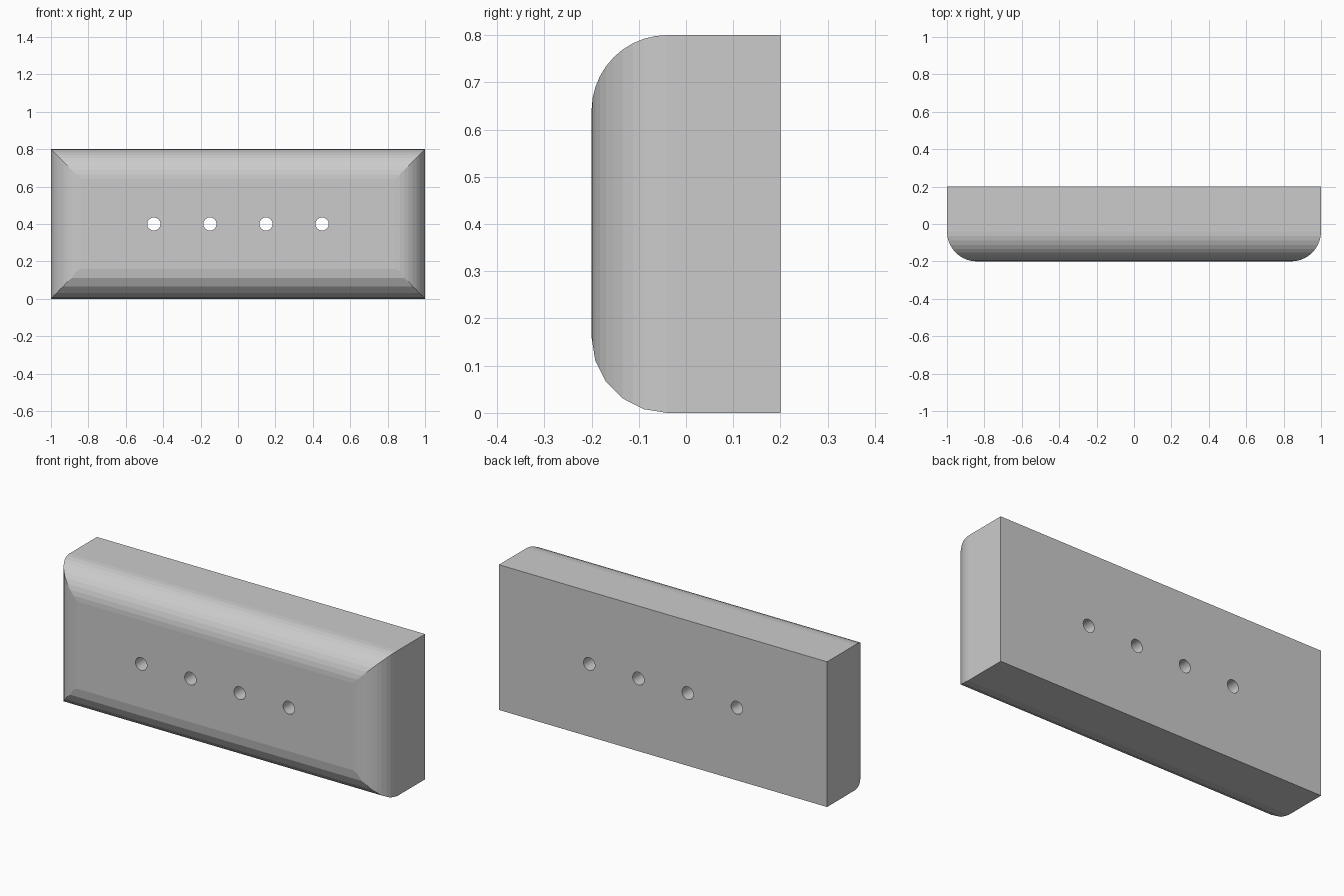
import bpy, bmesh
from math import sin, cos, pi

if "Cube" in bpy.data.objects:
    bpy.data.objects.remove(bpy.data.objects["Cube"])

R = 0.16                      # front edge rounding
FRONT, BACK = -0.2, 0.2


def prism(name, outline, to3d, lo, hi):
    """Extrude a closed 2D outline between lo and hi."""
    bm = bmesh.new()
    a = [bm.verts.new(to3d(u, v, lo)) for u, v in outline]
    b = [bm.verts.new(to3d(u, v, hi)) for u, v in outline]
    n = len(a)
    bm.faces.new(a)
    bm.faces.new(b[::-1])
    for i in range(n):
        j = (i + 1) % n
        bm.faces.new((a[i], b[i], b[j], a[j]))
    bmesh.ops.recalc_face_normals(bm, faces=bm.faces[:])
    mesh = bpy.data.meshes.new(name)
    bm.to_mesh(mesh)
    bm.free()
    obj = bpy.data.objects.new(name, mesh)
    bpy.context.collection.objects.link(obj)
    return obj


def rounded_outline(lo, hi, back, seg_lo, seg_hi):
    """(u, y) outline, square at the back and rounded at the two front corners."""
    pts = [(hi, back), (lo, back)]
    for i in range(seg_lo + 1):
        t = pi / 2 * i / seg_lo
        pts.append((lo + R * (1 - cos(t)), FRONT + R * (1 - sin(t))))
    for i in range(seg_hi + 1):
        t = pi / 2 * (1 - i / seg_hi)
        pts.append((hi - R * (1 - cos(t)), FRONT + R * (1 - sin(t))))
    return pts


def boolean(target, cutter, operation):
    mod = target.modifiers.new(cutter.name, 'BOOLEAN')
    mod.object, mod.operation, mod.solver = cutter, operation, 'EXACT'
    cutter.hide_render = True
    cutter.hide_set(True)


# Block rounded along the top and bottom front edges
block = prism("drilled_block", rounded_outline(0, 0.8, BACK, 5, 10),
              lambda u, y, w: (w, y, u), -1, 1)

# Upright profile that rounds the left and right front edges with mitred corners
ends = prism("end_rounding_cutter", rounded_outline(-1, 1, BACK + 0.1, 10, 10),
             lambda u, y, w: (u, y, w), -0.1, 0.9)
ends.visible_camera = False
boolean(block, ends, 'INTERSECT')

# Row of four through holes
for i in range(4):
    x = -0.45 + 0.3 * i
    circle = [(x + 0.035 * cos(2 * pi * k / 32), 0.4 + 0.035 * sin(2 * pi * k / 32))
              for k in range(32)]
    hole = prism(f"hole_cutter_{i + 1}", circle, lambda u, v, w: (u, w, v), -0.4, 0.4)
    boolean(block, hole, 'DIFFERENCE')
